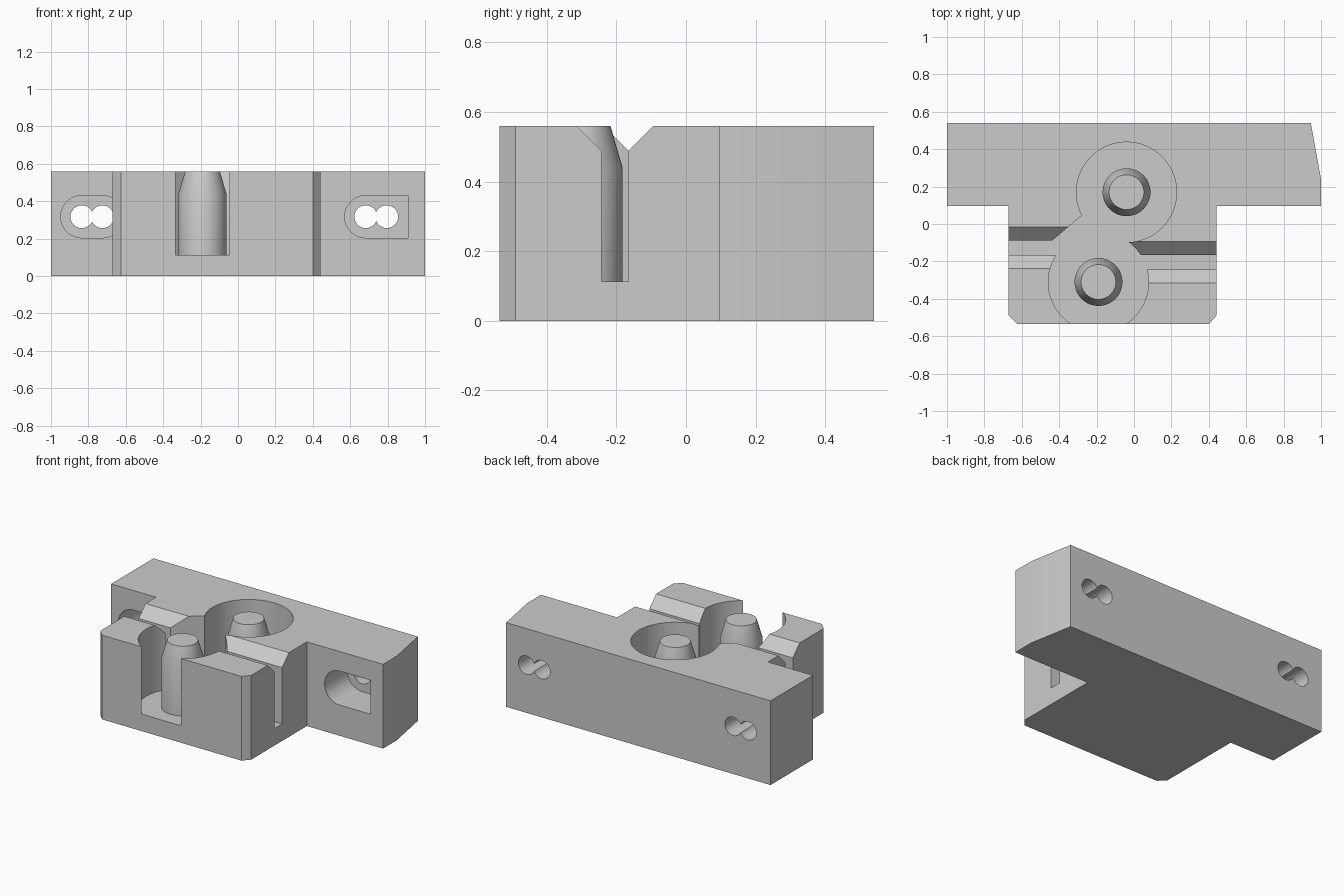
import bpy
import bmesh
from math import pi, radians
from mathutils import Matrix, Vector

if "Cube" in bpy.data.objects:
    bpy.data.objects.remove(bpy.data.objects["Cube"], do_unlink=True)

TOP, FLOOR, OVER = 0.56, 0.113, 0.7
SLOT_Z = 0.317

grey = bpy.data.materials.new("plain grey")
grey.use_nodes = True
grey.diffuse_color = (0.6, 0.6, 0.6, 1)
grey.node_tree.nodes["Principled BSDF"].inputs["Base Color"].default_value = (0.6, 0.6, 0.6, 1)


def finish(name, bm):
    bmesh.ops.recalc_face_normals(bm, faces=bm.faces)
    mesh = bpy.data.meshes.new(name)
    bm.to_mesh(mesh)
    bm.free()
    mesh.materials.append(grey)
    obj = bpy.data.objects.new(name, mesh)
    bpy.context.collection.objects.link(obj)
    return obj


def prism(name, points, direction):
    """Extrude a flat outline of 3D points along a direction."""
    bm = bmesh.new()
    face = bm.faces.new([bm.verts.new(p) for p in points])
    ext = bmesh.ops.extrude_face_region(bm, geom=[face])
    verts = [v for v in ext["geom"] if isinstance(v, bmesh.types.BMVert)]
    bmesh.ops.translate(bm, vec=Vector(direction), verts=verts)
    return finish(name, bm)


def box(name, low, high):
    (x0, y0, z0), (x1, y1, z1) = low, high
    outline = [(x0, y0, z0), (x1, y0, z0), (x1, y1, z0), (x0, y1, z0)]
    return prism(name, outline, (0, 0, z1 - z0))


def cylinder(name, centre, radius, length, along_y=False, segments=64):
    bm = bmesh.new()
    turn = Matrix.Rotation(pi / 2, 4, "X") if along_y else Matrix()
    bmesh.ops.create_cone(bm, cap_ends=True, segments=segments, radius1=radius,
                          radius2=radius, depth=length,
                          matrix=Matrix.Translation(centre) @ turn)
    return finish(name, bm)


def cut(target, cutter):
    mod = target.modifiers.new(cutter.name, "BOOLEAN")
    mod.operation = "DIFFERENCE"
    mod.solver = "EXACT"
    mod.object = cutter
    cutter.hide_render = True
    cutter.hide_set(True)


def smooth(obj):
    bpy.ops.object.select_all(action="DESELECT")
    obj.select_set(True)
    bpy.context.view_layer.objects.active = obj
    bpy.ops.object.shade_smooth_by_angle(angle=radians(25))


# T-shaped block with a slanted end and chamfered front corners
outline = [(-1, 0.54), (-1, 0.095), (-0.67, 0.095), (-0.67, -0.49),
           (-0.625, -0.535), (0.4, -0.535), (0.44, -0.49), (0.44, 0.095),
           (1, 0.095), (1, 0.24), (0.945, 0.54)]
body = prism("body", [(x, y, 0) for x, y in outline], (0, 0, TOP))

# Round pockets around the two pegs
centres = {"back": (-0.04, 0.17), "front": (-0.19, -0.31)}
for name, (x, y) in centres.items():
    cut(body, cylinder(name + "_pocket_cutter", (x, y, (FLOOR + OVER) / 2),
                       0.268, OVER - FLOOR))

# Diagonal passage joining the pockets
passage = [(-0.435, -0.086), (-0.28, 0.045), (-0.04, 0.1), (-0.03, -0.095),
           (0.035, -0.163), (-0.05, -0.31), (-0.19, -0.31), (-0.42, -0.163)]
cut(body, prism("passage_cutter", [(x, y, FLOOR) for x, y in passage],
                (0, 0, OVER - FLOOR)))

# Side channels with a V-shaped lead-in at the top
for name, x0, x1, y in (("right", -0.8, -0.35, -0.126), ("left", -0.03, 0.6, -0.204)):
    half, flare = 0.039, 0.111
    z = TOP - (flare - half)
    profile = [(-half, FLOOR), (half, FLOOR), (half, z), (flare, TOP),
               (flare, OVER), (-flare, OVER), (-flare, TOP), (-half, z)]
    cut(body, prism(name + "_channel_cutter", [(x0, y + a, b) for a, b in profile],
                    (x1 - x0, 0, 0)))

# Screw head recesses and double screw holes in the ears
R = 0.113
for name, xa, xb, square in (("right", -0.835, -0.725, False), ("left", 0.683, 0.795, True)):
    rim = [Vector((xa, 0.09, SLOT_Z)) + Matrix.Rotation(pi * i / 24, 3, "Y") @ Vector((0, 0, -R))
           for i in range(25)]
    if square:
        rim += [(xb + R, 0.09, SLOT_Z + R), (xb + R, 0.09, SLOT_Z - R)]
    else:
        rim += [Vector((xb, 0.09, SLOT_Z)) + Matrix.Rotation(pi * i / 24, 3, "Y") @ Vector((0, 0, R))
                for i in range(25)]
    cut(body, prism(name + "_recess_cutter", rim, (0, 0.24, 0)))
    for i, x in enumerate((xa, xb)):
        cut(body, cylinder(f"{name}_hole_cutter_{i}", (x, 0.45, SLOT_Z), 0.061, 0.4,
                           along_y=True, segments=40))
smooth(body)

# Pegs with tapered tips
for name, (x, y) in centres.items():
    bm = bmesh.new()
    profile = [(0, FLOOR - 0.01), (0.128, FLOOR - 0.01), (0.128, 0.44), (0.093, TOP), (0, TOP)]
    verts = [bm.verts.new((r, 0, z)) for r, z in profile]
    edges = [bm.edges.new(pair) for pair in zip(verts, verts[1:])]
    bmesh.ops.spin(bm, geom=verts + edges, cent=(0, 0, 0), axis=(0, 0, 1),
                   angle=2 * pi, steps=48)
    bmesh.ops.remove_doubles(bm, verts=bm.verts, dist=0.0001)
    bmesh.ops.translate(bm, vec=(x, y, 0), verts=bm.verts)
    peg = finish(name + "_peg", bm)
    smooth(peg)
    for poly in peg.data.polygons:
        if abs(poly.normal.z) > 0.9:
            poly.use_smooth = False
